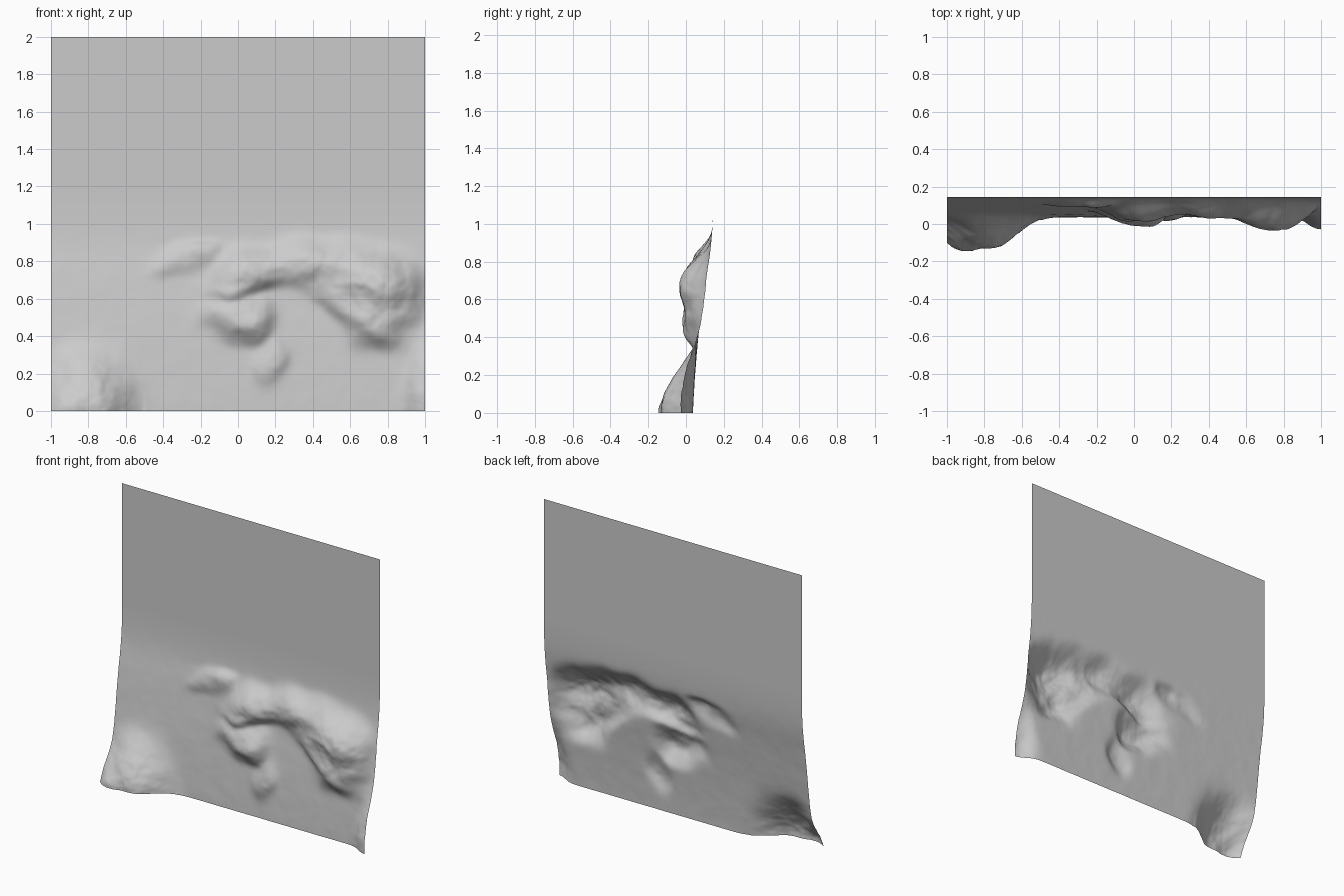
import bpy, bmesh, math
from mathutils import noise, Vector

if "Cube" in bpy.data.objects:
    bpy.data.objects.remove(bpy.data.objects["Cube"])

N = 190           # grid cells per side
WALL = 0.145      # depth of the flat backdrop

# sloping ground: (height, depth)
GROUND = [(0, .035), (.2, .047), (.4, .064), (.6, .088), (.73, .106),
          (.85, .127), (.95, .139), (1.1, WALL), (2.1, WALL)]

# relief masses: x, z, half width, half height up, half height down, tilt deg, depth
MASSES = [
    (-.80, -.02, .20, .26, .20, 0, .163),    # near left boulder
    (-1.02, .00, .15, .14, .20, 0, .055),
    (-.84, .24, .13, .10, .12, 0, .012),
    (-.30, .81, .15, .07, .07, 18, .028),    # far left ridge
    (-.18, .87, .07, .04, .07, 0, .022),
    (.02, .69, .16, .13, .06, 10, .068),     # centre shoulder
    (.30, .80, .27, .09, .09, 6, .055),      # long upper ridge
    (.64, .76, .26, .11, .13, -8, .055),
    (-.01, .50, .15, .13, .09, -12, .074),   # centre lower mass
    (.07, .42, .09, .10, .06, 20, .028),
    (.17, .26, .07, .12, .10, -15, .034),    # small foot
    (.76, .67, .18, .12, .09, -12, .080),    # right shoulder
    (.55, .58, .18, .09, .07, -38, .050),    # right flank
    (.74, .47, .15, .15, .11, -12, .072),    # right lower mass
    (.90, .54, .10, .10, .08, 25, .030),
    (1.03, .08, .11, .24, .30, 0, .064),     # bottom right corner
]


def ground(z):
    for (z0, y0), (z1, y1) in zip(GROUND, GROUND[1:]):
        if z <= z1:
            return y0 + (y1 - y0) * (z - z0) / (z1 - z0)
    return WALL


def smooth_ground(z):
    return sum(ground(max(0, z + d)) for d in (-.06, -.03, 0, .03, .06)) / 5


def mass(x, z, cx, cz, rx, up, down, tilt, depth):
    a = math.radians(tilt)
    u = (x - cx) * math.cos(a) + (z - cz) * math.sin(a)
    v = (z - cz) * math.cos(a) - (x - cx) * math.sin(a)
    r2 = (u / rx) ** 2 + (v / (up if v > 0 else down)) ** 2
    return depth * math.exp(-.8 * r2 ** 1.45)


def relief(x, z):
    if z > 1.2:
        return WALL
    # warp the outlines so they look weathered
    w = noise.noise_vector(Vector((x * 6, z * 6, 3.1))) * .03
    if x < -.5:
        w *= .3
    lump = sum(mass(x + w.x, z + w.y, *m) for m in MASSES)
    y = smooth_ground(z)
    # hollow behind the right edge
    y += .03 * math.exp(-((x - 1.02) / .12) ** 2 - ((z - .62) / .14) ** 2)
    rough = noise.fractal(Vector((x * 9, z * 9, .7)), 1.0, 2.0, 3)
    fade = max(0, min(1, (1.05 - z) / .2))
    y -= lump + rough * fade * (.0012 + .11 * min(lump, .1))
    return max(-.145, min(y, WALL))


# single open relief sheet
bm = bmesh.new()
rows = []
for j in range(N + 1):
    z = 2 * j / N
    rows.append([bm.verts.new((-1 + 2 * i / N, relief(-1 + 2 * i / N, z), z))
                 for i in range(N + 1)])
for a, b in zip(rows, rows[1:]):
    for i in range(N):
        bm.faces.new((a[i], a[i + 1], b[i + 1], b[i])).smooth = True

mesh = bpy.data.meshes.new("relief_panel")
bm.to_mesh(mesh)
bm.free()
panel = bpy.data.objects.new("relief_panel", mesh)
bpy.context.collection.objects.link(panel)
